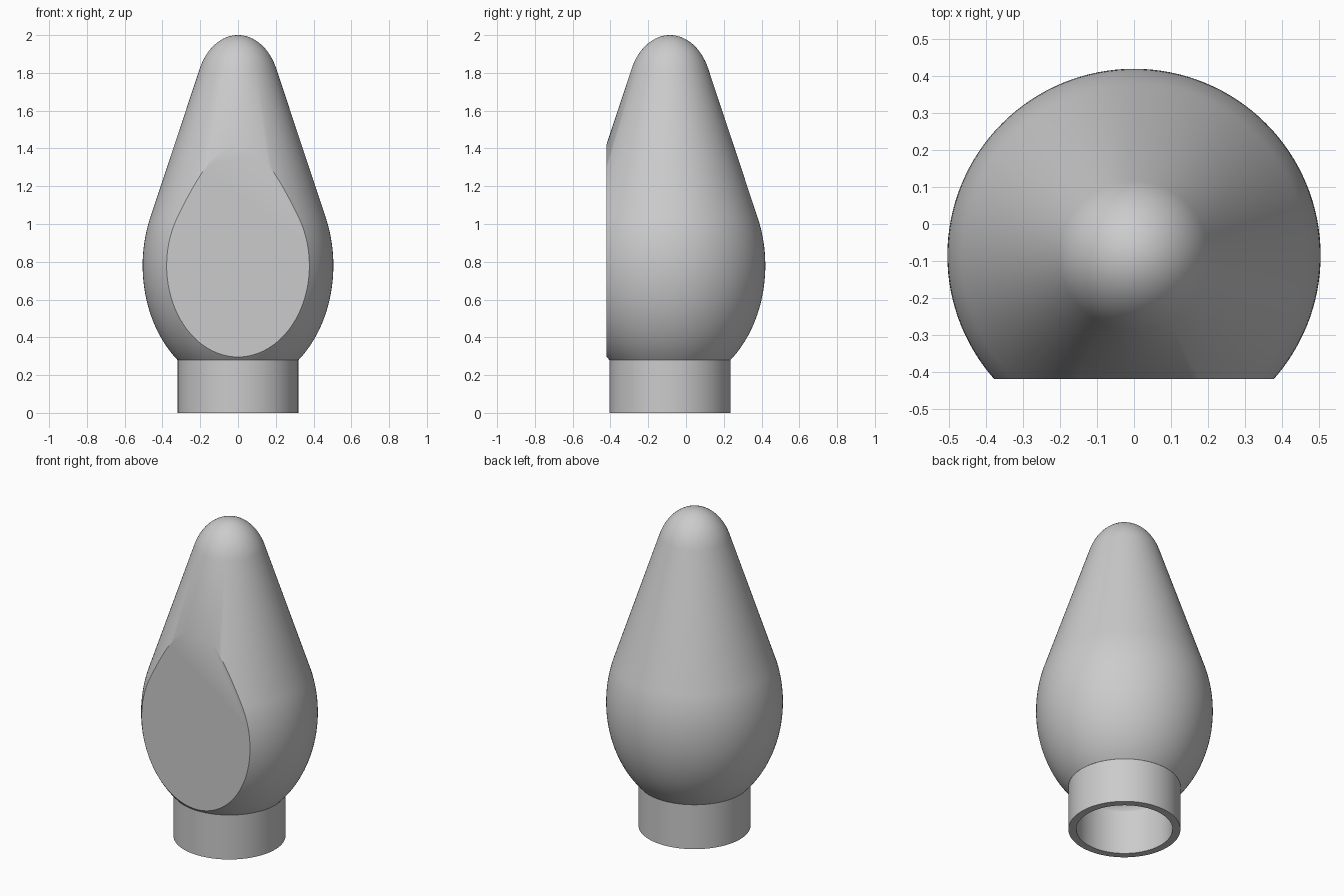
import bpy, bmesh, math
from mathutils import Vector

cube = bpy.data.objects.get("Cube")
if cube:
    bpy.data.objects.remove(cube, do_unlink=True)

AXIS_Y = -0.085   # the round parts share this off-centre axis
SEGMENTS = 128
COLLAR_TOP = 0.28
WALL = 0.045

grey = bpy.data.materials.new("light grey")
grey.use_nodes = True
colour = (0.6, 0.6, 0.6, 1)
grey.diffuse_color = colour
grey.node_tree.nodes["Principled BSDF"].inputs["Base Color"].default_value = colour


def revolve(bm, profile):
    """Spin a list of (radius, height) points around the shared axis."""
    verts = [bm.verts.new((r, AXIS_Y, z)) for r, z in profile]
    edges = [bm.edges.new(pair) for pair in zip(verts, verts[1:])]
    bmesh.ops.spin(bm, geom=verts + edges, cent=(0, AXIS_Y, 0), axis=(0, 0, 1),
                   angle=math.tau, steps=SEGMENTS, use_duplicate=False)
    bmesh.ops.remove_doubles(bm, verts=bm.verts, dist=0.0003)


def cut_flat(bm, y):
    """Slice the front away and close it with one flat face."""
    cut = bmesh.ops.bisect_plane(bm, geom=bm.verts[:] + bm.edges[:] + bm.faces[:],
                                 plane_co=(0, y, 0), plane_no=(0, -1, 0),
                                 clear_outer=True)
    rim = [e for e in cut["geom_cut"] if isinstance(e, bmesh.types.BMEdge)]
    bmesh.ops.contextual_create(bm, geom=rim)


def finish(name, bm):
    mesh = bpy.data.meshes.new(name)
    bmesh.ops.recalc_face_normals(bm, faces=bm.faces)
    bm.to_mesh(mesh)
    bm.free()
    mesh.materials.append(grey)
    obj = bpy.data.objects.new(name, mesh)
    bpy.context.collection.objects.link(obj)
    bpy.ops.object.select_all(action="DESELECT")
    obj.select_set(True)
    bpy.context.view_layer.objects.active = obj
    bpy.ops.object.shade_smooth_by_angle(angle=math.radians(30))


def arc(radius, half_height, centre_z, start, end, steps):
    """Points on an upright ellipse between two angles in degrees."""
    angles = [math.radians(start + (end - start) * i / steps) for i in range(steps + 1)]
    return [(radius * math.cos(a), centre_z + half_height * math.sin(a)) for a in angles]


def bulb_profile(inset):
    """Round belly, straight taper and domed tip, moved inward by inset."""
    belly = arc(0.505, 0.647, 0.78, -50.6, 24.7, 28)
    tip = arc(0.222, 0.30, 1.70, 24.7, 90, 16)
    points = [Vector(p) for p in belly + tip]
    result = []
    for i, p in enumerate(points):
        along = points[min(i + 1, len(points) - 1)] - points[max(i - 1, 0)]
        normal = Vector((along.y, -along.x)).normalized()
        q = p - normal * inset
        result.append((max(q.x, 0), q.y))
    result[-1] = (0, 2 - inset)
    return result


# Hollow bulb body: outer skin and inner cavity, each with a flat front
body = bmesh.new()
revolve(body, [(0.32 - WALL, COLLAR_TOP)] + bulb_profile(0))
cut_flat(body, -0.42)

cavity = bmesh.new()
inner = [p for p in bulb_profile(WALL) if p[1] > COLLAR_TOP + 0.01]
revolve(cavity, [(0.32 - WALL, COLLAR_TOP)] + inner)
cut_flat(cavity, -0.42 + WALL)
cavity_mesh = bpy.data.meshes.new("cavity")
cavity.to_mesh(cavity_mesh)
cavity.free()
body.from_mesh(cavity_mesh)
bpy.data.meshes.remove(cavity_mesh)
bmesh.ops.remove_doubles(body, verts=body.verts, dist=0.0003)
finish("bulb_body", body)

# Open tubular collar
collar = bmesh.new()
outer, bore = 0.32, 0.32 - WALL
revolve(collar, [(bore, COLLAR_TOP), (bore, 0), (outer, 0), (outer, COLLAR_TOP)])
finish("collar", collar)
